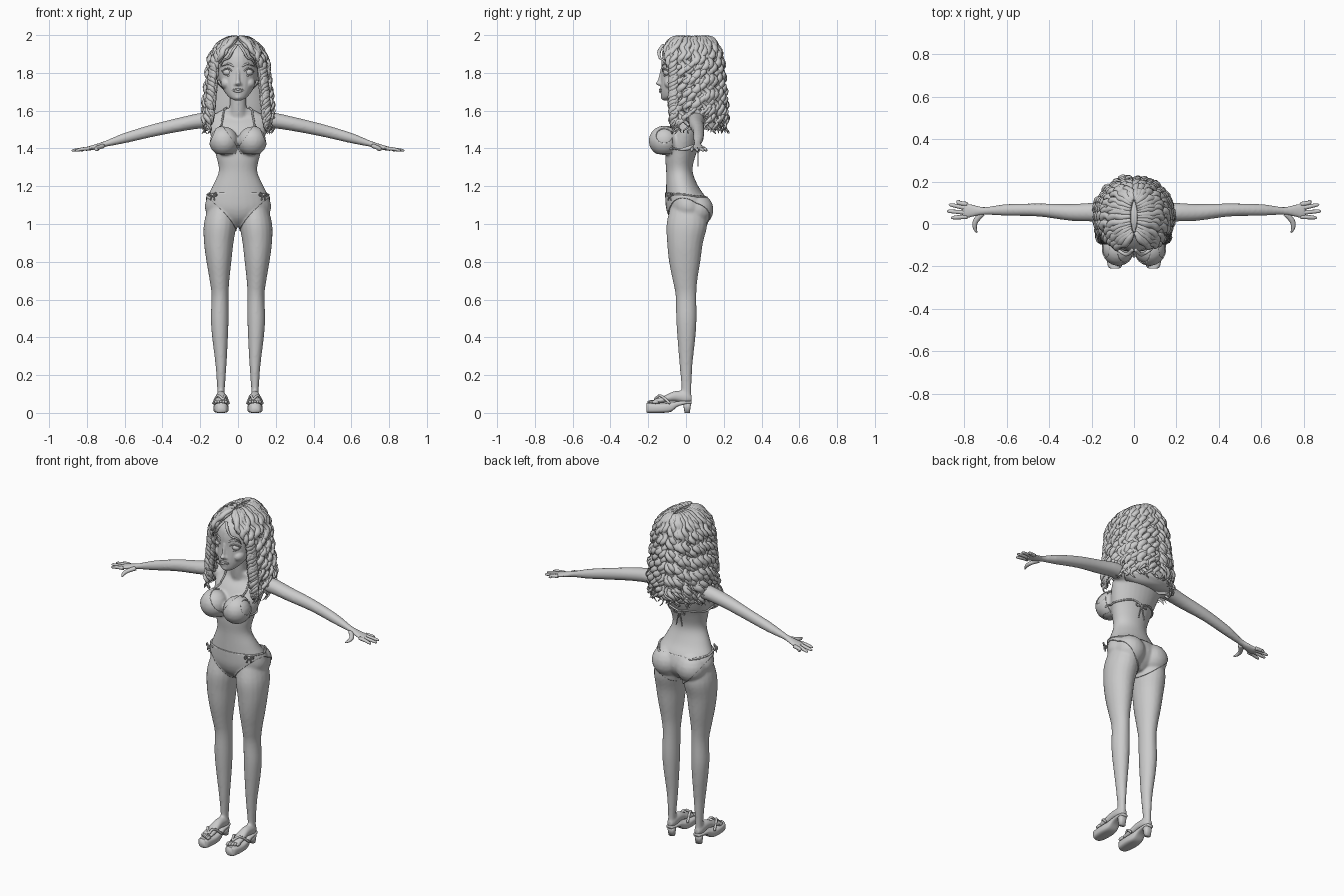
import bpy, bmesh, math, random
from mathutils import Vector, Matrix
from mathutils.bvhtree import BVHTree

cube = bpy.data.objects.get("Cube")
if cube:
    bpy.data.objects.remove(cube)
random.seed(4)

grey = bpy.data.materials.new("plain_grey")
grey.use_nodes = True
colour = (0.6, 0.6, 0.6, 1)
grey.diffuse_color = colour
grey.node_tree.nodes["Principled BSDF"].inputs["Base Color"].default_value = colour


# ---- helpers
def finish(name, bm):
    me = bpy.data.meshes.new(name)
    bm.to_mesh(me)
    bm.free()
    me.materials.append(grey)
    for p in me.polygons:
        p.use_smooth = True
    ob = bpy.data.objects.new(name, me)
    bpy.context.collection.objects.link(ob)
    return ob


def smooth_rows(rows, steps):
    out = []
    for i in range(len(rows) - 1):
        a, b, c, d = (rows[max(0, min(len(rows) - 1, i + k))] for k in (-1, 0, 1, 2))
        for k in range(steps):
            t = k / steps
            out.append([q + t / 2 * (r - p + t * (2*p - 5*q + 4*r - s + t * (3*q - p - 3*r + s)))
                        for p, q, r, s in zip(a, b, c, d)])
    return out + [list(rows[-1])]


def loft(bm, rows, axis=None, n=16, steps=4, centre=None, sq=1.0, s=1):
    """Closed skin through rows of (x, y, z, radius_a, radius_b)."""
    rows = smooth_rows(rows, steps) if steps > 1 else rows
    pts = [Vector((s * r[0], r[1], r[2])) for r in rows]
    frames = {"x": ((0, 1, 0), (0, 0, 1)), "y": ((1, 0, 0), (0, 0, 1)), "z": ((1, 0, 0), (0, 1, 0))}
    rings = []
    for i, p in enumerate(pts):
        if axis:
            u, v = map(Vector, frames[axis])
        else:
            t = (pts[min(i + 1, len(pts) - 1)] - pts[max(i - 1, 0)]).normalized()
            ref = p - Vector(centre) if centre else Vector((0.1, 0.2, 1))
            u = t.cross(ref).normalized()
            v = u.cross(t)
        ring = []
        for k in range(n):
            c, d = math.cos(k * math.tau / n), math.sin(k * math.tau / n)
            c, d = (math.copysign(abs(w) ** sq, w) for w in (c, d))
            ring.append(bm.verts.new(p + u * c * max(rows[i][3], .0005) + v * d * max(rows[i][4], .0005)))
        rings.append(ring)
    faces = [bm.faces.new(rings[0]), bm.faces.new(rings[-1])]
    for a, b in zip(rings, rings[1:]):
        faces += [bm.faces.new((a[k], a[(k + 1) % n], b[(k + 1) % n], b[k])) for k in range(n)]
    bmesh.ops.recalc_face_normals(bm, faces=faces)


def ball(bm, pos, size, seg=20):
    m = Matrix.Translation(pos) @ Matrix.Diagonal((*size, 1))
    return bmesh.ops.create_uvsphere(bm, u_segments=seg, v_segments=seg // 2, radius=1, matrix=m)["verts"]


def tube(bm, pts, r, s=1, n=8):
    loft(bm, [(*p, r, r) for p in pts], n=n, s=s)


def fuse(ob, voxel, rounds):
    """Merge overlapping volumes into one smooth skin."""
    m = ob.modifiers.new("fuse", "REMESH")
    m.mode, m.voxel_size, m.use_smooth_shade = "VOXEL", voxel, True
    m = ob.modifiers.new("soften", "SMOOTH")
    m.factor, m.iterations = 0.5, rounds
    dg = bpy.context.evaluated_depsgraph_get()
    me = bpy.data.meshes.new_from_object(ob.evaluated_get(dg))
    ob.modifiers.clear()
    ob.data = me
    for p in me.polygons:
        p.use_smooth = True
    return ob


# ---- body: torso, neck, bust, seat, arms and legs
bm = bmesh.new()
loft(bm, [(0, y, z, a, b) for z, y, a, b in (
    (.99, .01, .04, .05), (1.03, .01, .14, .09), (1.08, .01, .175, .11), (1.14, 0, .165, .105),
    (1.2, -.02, .135, .085), (1.28, -.035, .102, .07), (1.36, -.03, .116, .08),
    (1.44, -.01, .138, .09), (1.52, .02, .155, .078), (1.57, .04, .14, .055), (1.61, .03, .07, .05))], "z", 28)
loft(bm, [(0, .03, 1.55, .055, .055), (0, .01, 1.62, .045, .046), (0, 0, 1.72, .045, .046)], "z")
for s in (1, -1):
    ball(bm, (s * .074, -.115, 1.44), (.075, .078, .076))
    ball(bm, (s * .08, .055, 1.075), (.085, .086, .085))
    loft(bm, [(.1, .045, 1.535, .05, .04), (.18, .055, 1.548, .045, .042), (.3, .055, 1.528, .04, .038),
              (.45, .066, 1.495, .031, .034), (.6, .066, 1.455, .028, .028), (.7, .062, 1.425, .019, .017),
              (.75, .062, 1.41, .028, .014), (.79, .063, 1.4, .037, .012), (.81, .064, 1.397, .034, .01)], "x", s=s)
    loft(bm, [(.085, .01, 1.1, .07, .09), (.095, .005, 1, .086, .108), (.102, -.005, .9, .078, .095),
              (.101, -.007, .8, .066, .083), (.098, -.005, .7, .052, .065), (.095, 0, .62, .045, .055),
              (.097, .002, .5, .047, .054), (.095, .002, .4, .042, .048), (.09, 0, .25, .029, .034),
              (.09, .003, .12, .02, .026), (.09, 0, .07, .022, .03)], "z", 20, s=s)
    loft(bm, [(.09, .03, .075, .016, .018), (.09, 0, .08, .026, .033), (.09, -.06, .088, .027, .028),
              (.09, -.12, .07, .034, .018), (.09, -.17, .06, .036, .012)], "y", s=s)
body = fuse(finish("body", bm), .0075, 6)
tree = BVHTree.FromPolygons([v.co for v in body.data.vertices], [p.vertices for p in body.data.polygons])

# ---- fingers and toes
for s, side in ((1, "left"), (-1, "right")):
    bm = bmesh.new()
    for y0, x1, y1 in ((.093, .835, .107), (.074, .872, .09), (.053, .88, .06), (.034, .862, .03)):
        loft(bm, [(.785, y0, 1.4, .011, .01), (.825, (y0 + y1) / 2, 1.396, .01, .009),
                  (x1 - .01, y1, 1.39, .008, .007), (x1, y1, 1.388, .003, .003)], n=10, s=s)
    loft(bm, [(.715, .05, 1.413, .014, .012), (.745, .015, 1.402, .013, .011), (.75, -.015, 1.395, .01, .009),
              (.741, -.04, 1.39, .004, .004)], n=10, s=s)
    finish(side + "_fingers", bm)
    bm = bmesh.new()
    for k in range(5):
        ball(bm, (s * (.064 + .013 * k), -.185 + .006 * k, .058), (.0085, .02, .01), 12)
    finish(side + "_toes", bm)

    # ---- sandal: platform sole, heel block and straps
    bm = bmesh.new()
    loft(bm, [(.09, -.21, .028, .02, .026), (.09, -.195, .026, .034, .026), (.09, -.13, .025, .041, .025),
              (.09, -.08, .03, .036, .024), (.09, -.045, .047, .03, .014), (.09, 0, .055, .028, .009),
              (.09, .03, .056, .02, .008)], "y", 24, sq=.6, s=s)
    loft(bm, [(.09, .006, 0, .018, .014), (.09, .006, .055, .024, .022)], "z", 16, 2, sq=.7, s=s)
    for x in (.05, .13):
        tube(bm, [(.078, -.165, .07), ((x + .085) / 2, -.135, .091), (x, -.085, .05)], .007, s)
    ball(bm, (s * .08, -.16, .074), (.01, .01, .008), 12)
    finish(side + "_sandal", bm)

# ---- head with nose, cheeks and chin
bm = bmesh.new()
loft(bm, [(0, y, z, a, b) for z, y, a, b in (
    (1.655, -.1, .02, .022), (1.67, -.088, .046, .042), (1.7, -.055, .072, .08), (1.74, -.025, .092, .11),
    (1.8, .005, .107, .136), (1.86, .02, .11, .15), (1.91, .028, .098, .142), (1.96, .03, .06, .09),
    (1.975, .03, .02, .03))], "z", 28)
ball(bm, (0, -.138, 1.745), (.015, .022, .013))
loft(bm, [(0, -.125, 1.82, .008, .01), (0, -.134, 1.775, .009, .012), (0, -.142, 1.745, .011, .012)], "z")
ball(bm, (0, -.115, 1.672), (.022, .02, .016))
for s in (1, -1):
    ball(bm, (s * .014, -.13, 1.739), (.009, .012, .008))
    ball(bm, (s * .06, -.075, 1.745), (.032, .04, .032))
    ball(bm, (s * .108, .01, 1.79), (.012, .025, .035))
fuse(finish("head", bm), .005, 4)

# ---- eyes, lids, brows and lips
for s, side in ((1, "left"), (-1, "right")):
    bm = bmesh.new()
    ball(bm, (s * .054, -.098, 1.803), (.026, .022, .019))
    tube(bm, [(.026, -.118, 1.798), (.04, -.123, 1.818), (.06, -.116, 1.823), (.084, -.092, 1.808)], .004, s)
    tube(bm, [(.028, -.117, 1.797), (.054, -.114, 1.784), (.082, -.09, 1.8)], .0025, s)
    finish(side + "_eye", bm)
    bm = bmesh.new()
    loft(bm, [(.022, -.126, 1.835, .002, .005), (.05, -.118, 1.848, .003, .005),
              (.085, -.093, 1.835, .002, .002)], s=s, n=8)
    finish(side + "_brow", bm)
bm = bmesh.new()
for z, r in ((1.712, .0055), (1.702, .007)):
    loft(bm, [(x, -.137 + 8 * x * x, z + (.711 - z + 1) * abs(x) * 12 / 1, r * q, r * q)
              for x, q in ((-.03, .2), (-.015, .8), (0, 1), (.015, .8), (.03, .2))], n=10)
finish("lips", bm)


# ---- swimwear: pieces of the body skin cut by planes and raised slightly
def garment(name, cuts):
    g = bmesh.new()
    g.from_mesh(body.data)
    for co, no in cuts:
        bmesh.ops.bisect_plane(g, geom=g.verts[:] + g.edges[:] + g.faces[:], plane_co=co, plane_no=no, clear_outer=True)
    g.normal_update()
    for v, n in [(v, v.normal.copy()) for v in g.verts]:
        v.co += n * .005
    ob = finish(name, g)
    m = ob.modifiers.new("cloth", "SOLIDIFY")
    m.thickness = .007


def strap(name, pts, r=.005, s=1):
    b = bmesh.new()
    snapped = []
    for p in smooth_rows(pts, 6):
        loc, no, _, _ = tree.find_nearest(Vector(p))
        snapped.append((*(loc + no * .004), r, r))
    loft(b, snapped, n=8, steps=1, s=s)
    finish(name, b)


def bow(name, pos, across, r, tails):
    b = bmesh.new()
    o, a = Vector(pos), Vector(across)
    ball(b, o, (.008, .008, .008), 10)
    for d in (1, -1):
        tube(b, [o, o + a * d * r + Vector((0, 0, r * .5)), o + a * d * r * 1.2 - Vector((0, 0, r * .3)), o], .0035)
        tube(b, [o, o + a * d * r * .4 - Vector((0, 0, tails * .5)), o + a * d * r * .7 - Vector((0, 0, tails))], .0035)
    finish(name, b)


hip, crotch, seat = Vector((.15, -.09, 1.145)), Vector((.03, 0, .985)), Vector((.125, .13, 1.05))
no = (hip - crotch).cross(seat - crotch)
no *= math.copysign(1, no.x)
flip = Matrix.Diagonal((-1, 1, 1))
garment("swim_bottom", [((0, 0, 1.155), (0, .12, 1)), (crotch, no), (flip @ crotch, flip @ no)])
for s, side in ((1, "left"), (-1, "right")):
    garment(side + "_cup", [((0, 0, 1.375), (0, 0, -1)), ((0, -.075, 0), (0, 1, 0)),
                            ((s * .014, 0, 1.42), (-s * .82, 0, .57)), ((s * .15, 0, 1.42), (s * .92, 0, .4))])
    strap(side + "_neck_strap", [(s * .1, -.1, 1.52), (s * .09, -.05, 1.56), (s * .065, .02, 1.61), (0, .09, 1.62)])
    strap(side + "_back_strap", [(s * .145, -.08, 1.39), (s * .13, -.01, 1.395), (s * .07, .07, 1.4), (0, .08, 1.385)])
    strap(side + "_hip_strap", [(s * .12, -.1, 1.155), (s * .18, -.03, 1.165), (s * .17, .05, 1.16), (s * .1, .12, 1.15)])
    bow(side + "_hip_bow", (s * .135, -.088, 1.155), (s * .8, .5, 0), .02, .03)
bow("back_bow", (0, .064, 1.385), (1, 0, 0), .028, .08)
bm = bmesh.new()
tube(bm, [(.018 * math.cos(k * math.tau / 12), -.128, 1.43 + .022 * math.sin(k * math.tau / 12)) for k in range(13)], .006)
finish("centre_ring", bm)

# ---- hair: cap, back curtain and many wavy locks from a centre parting
bm = bmesh.new()
skull = ball(bm, (0, .035, 1.835), (.138, .155, .148), 32)
bmesh.ops.delete(bm, geom=[v for v in skull if v.co.y < -.03 and v.co.z < 1.925], context="VERTS")
loft(bm, [(0, .08, 1.86, .12, .08), (0, .095, 1.75, .142, .085), (0, .105, 1.6, .155, .085),
          (0, .115, 1.5, .15, .075)], "z", 24)
finish("hair_cap", bm)


def lock(b, az, z_end, lift, width):
    s = 1 if az > 0 else -1
    phase, wave = random.uniform(0, math.tau), random.uniform(.065, .085)
    rows, count, length = [], 46, 0.0
    total = .235 + 1.83 - z_end
    for i in range(count):
        d = total * i / (count - 1)
        f = min(1, d / .235)
        phi = .1 + f * (math.pi / 2 - .1)
        drop = max(0, d - .235)
        a = abs(az) * (1 - f ** 2) + min(abs(az), 2.12) * f ** 2
        a += .085 * f * math.sin(d / wave * math.tau + phase)
        swell = lift + .01 * f * math.cos(d / wave * math.tau + phase)
        rx = .142 + drop * .12 + swell
        ry = (.145 + drop * .1 if math.cos(a) > 0 else .185) + swell
        x = s * max(.006, rx * math.sin(phi) * math.sin(a))
        y = .035 + math.cos(a) * (.07 + (ry - .07) * math.sin(phi))
        z = 1.83 - drop + (.15 + lift) * math.cos(phi)
        q = min(1, .5 + 3 * f) * min(1, .12 + (total - d) / .09)
        rows.append((x, y, z, width * q, .012 * q))
    loft(b, rows, n=8, steps=1, centre=(0, .035, 1.7))


for layer, (count, lift, low, high) in enumerate(((23, 0, 1.475, 1.5), (17, .012, 1.48, 1.6))):
    bm = bmesh.new()
    for s in (1, -1):
        for k in range(count):
            az = s * (.05 + 2.75 * (k + random.uniform(.2, .8)) / count)
            lock(bm, az, random.uniform(low, high), lift, random.uniform(.014, .019))
    finish(("inner", "outer")[layer] + "_hair_locks", bm)

# ---- thin wisps over the forehead
bm = bmesh.new()
for s in (1, -1):
    loft(bm, [(.006, -.12, 1.95, .008, .006), (.03, -.142, 1.915, .01, .007), (.05, -.138, 1.88, .008, .006),
              (.08, -.118, 1.865, .007, .005), (.092, -.1, 1.83, .002, .002)], n=8, s=s)
finish("fringe_wisps", bm)
